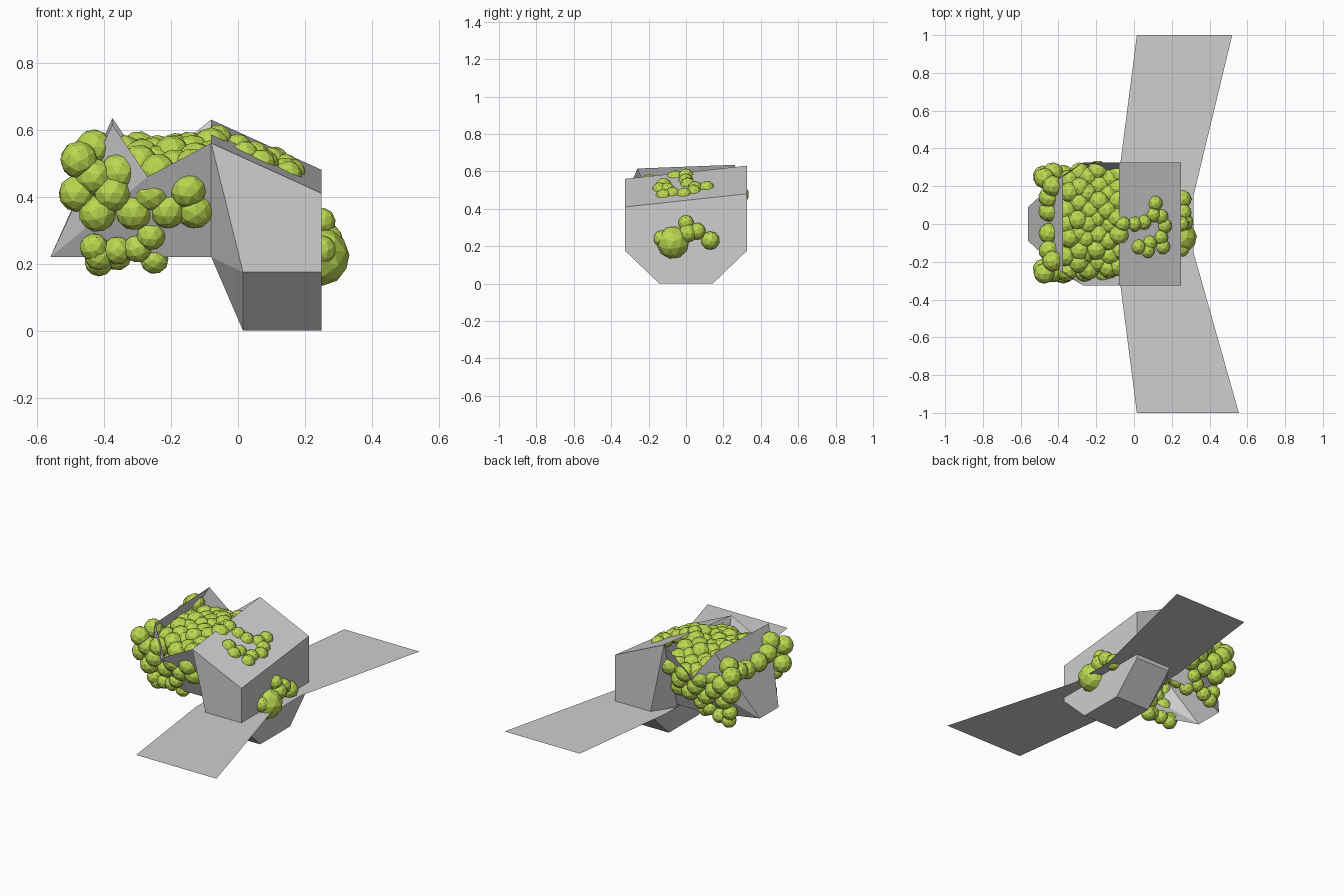
import bpy
import bmesh
import random
from mathutils import Matrix, Vector

random.seed(4)
default = bpy.data.objects.get("Cube")
if default:
    bpy.data.objects.remove(default, do_unlink=True)


def material(name, rgb):
    mat = bpy.data.materials.new(name)
    mat.use_nodes = True
    color = (*rgb, 1)
    mat.diffuse_color = color
    shader = mat.node_tree.nodes["Principled BSDF"]
    shader.inputs["Base Color"].default_value = color
    shader.inputs["Roughness"].default_value = 0.8
    return mat


grey = material("light grey", (0.62, 0.62, 0.62))
green = material("leaf green", (0.50, 0.68, 0.08))


def finish(name, bm, mat):
    mesh = bpy.data.meshes.new(name)
    bm.to_mesh(mesh)
    bm.free()
    mesh.materials.append(mat)
    obj = bpy.data.objects.new(name, mesh)
    bpy.context.collection.objects.link(obj)
    return obj


def panels(name, points, faces):
    """Flat panels between named points; each point is a left/right pair."""
    bm = bmesh.new()
    verts = {key: bm.verts.new(co) for key, co in points.items()}
    for face in faces:
        bm.faces.new([verts[key] for key in face])
    bmesh.ops.recalc_face_normals(bm, faces=bm.faces)
    return finish(name, bm, mat=grey)


def paired(stations):
    """Each station is x, half width, height, and tilt of the +y side."""
    points = {}
    for key, (x, half, z, tilt) in stations.items():
        points[key, -1] = (x, -half, z)
        points[key, 1] = (x, half, z + tilt)
    return points


def both(*keys):
    return [[(k, s) for k in keys] for s in (-1, 1)]


def across(a, b):
    return [(a, -1), (a, 1), (b, 1), (b, -1)]


# Closed hull with a sloping lid and a chamfered keel
hull = paired({
    "lid_back": (-0.08, 0.325, 0.56, 0.07),
    "lid_nose": (0.25, 0.325, 0.41, 0.07),
    "chine_nose": (0.25, 0.325, 0.175, 0),
    "chine_back": (0.015, 0.325, 0.175, 0),
    "keel_nose": (0.25, 0.143, 0, 0),
    "keel_back": (0.015, 0.143, 0, 0),
    "back_low": (-0.08, 0.2, 0.22, 0),
})
nose = [("lid_nose", -1), ("chine_nose", -1), ("keel_nose", -1),
        ("keel_nose", 1), ("chine_nose", 1), ("lid_nose", 1)]
panels("hull", hull, [
    nose,
    across("lid_back", "lid_nose"),
    across("keel_nose", "keel_back"),
    across("keel_back", "back_low"),
    *both("lid_back", "lid_nose", "chine_nose", "chine_back"),
    *both("chine_nose", "keel_nose", "keel_back", "chine_back"),
    *both("lid_back", "chine_back", "back_low"),
    *both("chine_back", "keel_back", "back_low"),
])

# Open basket behind the hull, with a notched rim and a flared tail
basket = paired({
    "rim": (-0.08, 0.325, 0.56, 0.07),
    "notch": (-0.27, 0.325, 0.46, 0.02),
    "peak": (-0.375, 0.26, 0.615, 0.02),
    "tail": (-0.56, 0.09, 0.22, 0),
    "foot": (-0.25, 0.2, 0.22, 0),
    "root": (-0.08, 0.2, 0.22, 0),
})
panels("basket", basket, [
    across("peak", "tail"),
    *both("rim", "notch", "foot", "root"),
    *both("notch", "peak", "tail"),
    *both("notch", "tail", "foot"),
])

# Thin swept wing
wing = paired({
    "tip_back": (0.015, 1, 0.2, 0),
    "tip_nose": (0.535, 1, 0.2, 0),
    "mid_nose": (0.315, 0.15, 0.2, 0),
    "mid_back": (-0.075, 0.3, 0.2, 0),
})
wing["tip_nose", -1] = (0.555, -1, 0.2)
wing["tip_nose", 1] = (0.52, 1, 0.2)
panels("wing", wing, [
    *both("tip_back", "tip_nose", "mid_nose", "mid_back"),
    across("mid_nose", "mid_back"),
])


def cluster(name, balls):
    bm = bmesh.new()
    for x, y, z, r in balls:
        turn = Matrix.Rotation(random.uniform(0, 3), 4, Vector((x, z, 1)))
        bmesh.ops.create_icosphere(
            bm, subdivisions=2, radius=r,
            matrix=Matrix.Translation((x, y, z)) @ turn)
    return finish(name, bm, green)


def jitter(amount=0.012):
    return random.uniform(-amount, amount)


# Heap of round leaves filling the basket
heap = []
for row in range(6):
    for col in range(7):
        x = -0.35 + row * 0.054
        y = -0.24 + col * 0.08 + (row % 2) * 0.03
        z = 0.535 - 0.9 * y * y + 0.05 * (x + 0.2)
        heap.append((x + jitter(), y + jitter(), z + jitter(), 0.056))
cluster("leaf_heap", heap)

# Leaves pushing through the sides, mirrored: x, half width, height
side = [
    (-0.48, 0.25, 0.41), (-0.475, 0.25, 0.51), (-0.43, 0.2, 0.545),
    (-0.43, 0.26, 0.46), (-0.42, 0.24, 0.35), (-0.375, 0.27, 0.41),
    (-0.31, 0.25, 0.355), (-0.26, 0.26, 0.41), (-0.21, 0.25, 0.36),
    (-0.15, 0.27, 0.42), (-0.13, 0.24, 0.36), (-0.45, 0.06, 0.48),
    (-0.45, 0.14, 0.5),
]
cluster("side_leaves", [(x, s * y + jitter(), z, 0.056)
                        for x, y, z in side for s in (-1, 1)])

# Leaves hanging below the basket rim
low = [
    (-0.43, 0.19, 0.25), (-0.415, 0.18, 0.215), (-0.36, 0.19, 0.23),
    (-0.3, 0.2, 0.25), (-0.26, 0.22, 0.285), (-0.25, 0.17, 0.22),
]
cluster("hanging_leaves", [(x, s * y, z + jitter(), 0.043)
                           for x, y, z in low for s in (-1, 1)])


# Leaves breaking through the sloping lid
def lid_height(x, y):
    return 0.595 + 0.107 * y - 0.455 * (x + 0.08)


spots = [
    (0.11, 0.11), (0.14, 0.04), (0.16, -0.01), (0.05, 0.01), (0, 0),
    (-0.06, 0), (0.14, -0.07), (0.08, -0.1), (0.02, -0.12), (0.07, -0.14),
    (0.1, 0.05), (0.15, -0.12),
]
cluster("lid_leaves", [(x, y, lid_height(x, y) - 0.012, 0.042)
                       for x, y in spots])

# Leaves on the nose
cluster("nose_leaves", [
    (0.245, -0.07, 0.22, 0.088), (0.25, 0, 0.325, 0.042),
    (0.26, 0.06, 0.28, 0.046), (0.255, 0.13, 0.23, 0.05),
    (0.25, -0.13, 0.24, 0.045), (0.265, 0.01, 0.27, 0.05),
])
